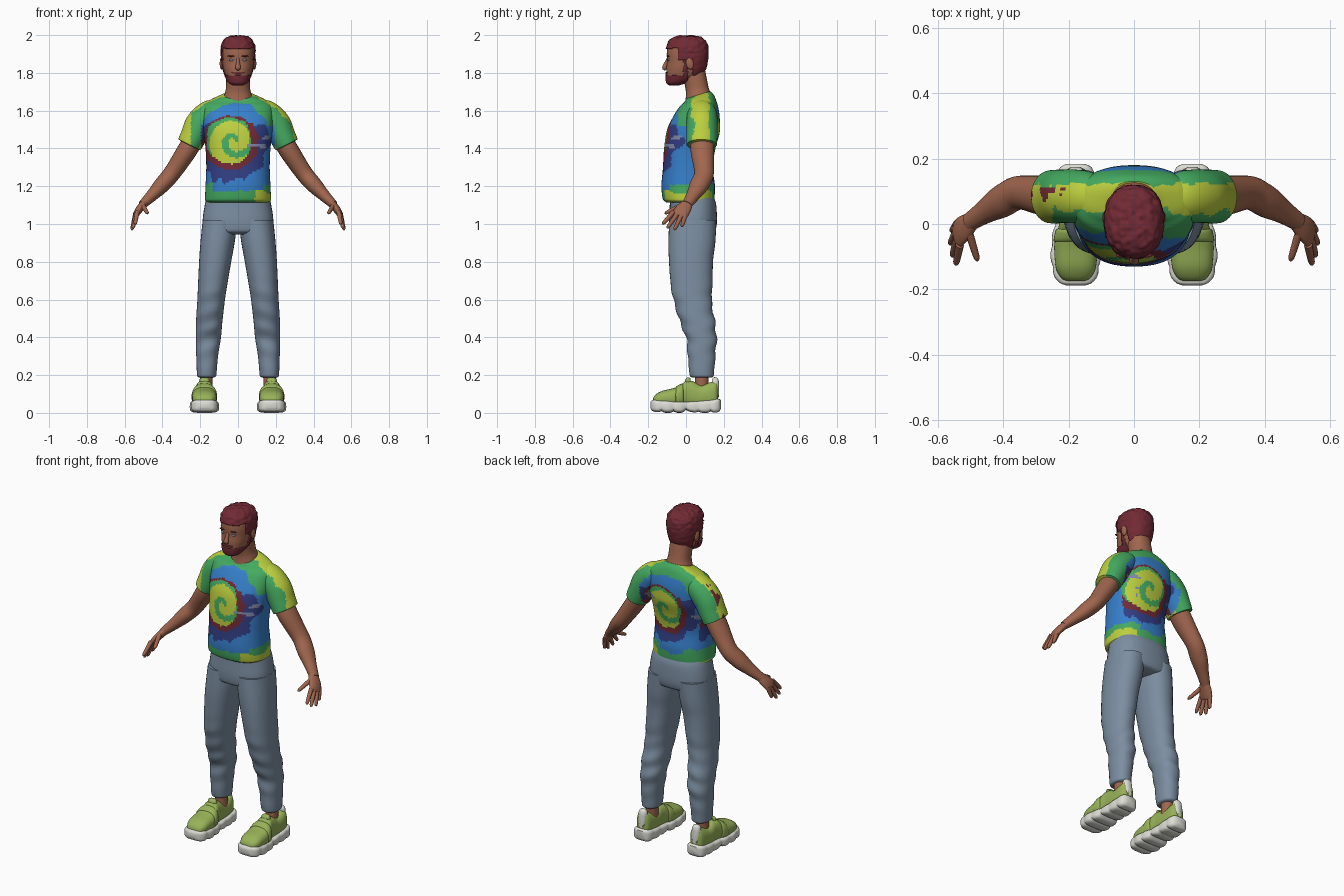
import bpy, bmesh, math
from mathutils import Vector, noise

if "Cube" in bpy.data.objects:
    bpy.data.objects.remove(bpy.data.objects["Cube"])


def colour(name, r, g, b):
    m = bpy.data.materials.new(name)
    lin = [((c / 255 + 0.055) / 1.055) ** 2.4 for c in (r, g, b)]
    m.diffuse_color = (*lin, 1)
    m.use_nodes = True
    m.node_tree.nodes["Principled BSDF"].inputs["Base Color"].default_value = m.diffuse_color
    return m


SKIN = colour("skin", 160, 102, 78)
RED = colour("dark_red", 114, 42, 53)
YELLOW = colour("lime_yellow", 188, 206, 62)
GREEN = colour("leaf_green", 68, 170, 96)
BLUE = colour("mid_blue", 54, 128, 204)
NAVY = colour("navy", 50, 62, 132)
LILAC = colour("grey_lilac", 130, 138, 172)
DENIM = colour("denim", 124, 142, 161)
SHOE = colour("shoe_green", 152, 178, 88)
WHITE = colour("off_white", 222, 222, 214)
DYES = [YELLOW, GREEN, RED, NAVY, BLUE, LILAC]


def smooth_path(st, steps):
    """Monotone spline through stations, so profiles never overshoot."""
    n, k = len(st), len(st[0])
    d = [[st[i + 1][j] - st[i][j] for j in range(k)] for i in range(n - 1)]

    def tan(i, j):
        a, b = d[max(i - 1, 0)][j], d[min(i, n - 2)][j]
        if a * b <= 0:
            return 0
        return math.copysign(min(abs(a + b) / 2, 2 * abs(a), 2 * abs(b)), a)
    out = []
    for i in range(n - 1):
        for q in range(steps):
            t = q / steps
            h = (2*t**3 - 3*t*t + 1, t**3 - 2*t*t + t, 3*t*t - 2*t**3, t**3 - t*t)
            out.append([h[0] * st[i][j] + h[1] * tan(i, j) + h[2] * st[i + 1][j]
                        + h[3] * tan(i + 1, j) for j in range(k)])
    return out + [list(st[-1])]


def unit_ring(seg, p):
    f = lambda c: math.copysign(abs(c) ** (2 / p), c)
    return [(f(math.cos(a)), f(math.sin(a)))
            for a in (2 * math.pi * i / seg for i in range(seg))]


def build(name, rings, mats, rule=None, keep=None):
    bm = bmesh.new()
    vs = [[bm.verts.new(p) for p in r] for r in rings]
    n = len(vs[0])
    for a, b in zip(vs, vs[1:]):
        for i in range(n):
            bm.faces.new((a[i], a[(i + 1) % n], b[(i + 1) % n], b[i]))
    bm.faces.new(vs[0])
    bm.faces.new(vs[-1])
    bmesh.ops.recalc_face_normals(bm, faces=bm.faces)
    if keep:
        bad = [f for f in bm.faces if not keep(*f.calc_center_median())]
        bmesh.ops.delete(bm, geom=bad, context='FACES')
    if rule:
        for f in bm.faces:
            f.material_index = rule(f.calc_center_median())
    me = bpy.data.meshes.new(name)
    bm.to_mesh(me)
    bm.free()
    for m in mats:
        me.materials.append(m)
    ob = bpy.data.objects.new(name, me)
    bpy.context.collection.objects.link(ob)
    return ob


def stack(name, st, mats, seg=32, steps=5, p=2.2, axis='z', side=1, warp=None, **kw):
    """Stations: position, u0, u1, v0, v1, with optional tilt."""
    rings = []
    for s, u0, u1, v0, v1, *tilt in smooth_path(st, steps):
        ring = []
        for cu, cv in unit_ring(seg, p):
            u = (u0 + u1) / 2 + cu * (u1 - u0) / 2
            v = (v0 + v1) / 2 + cv * (v1 - v0) / 2
            k = tilt[0] * cv if tilt else 0
            pt = Vector((u, v, s + k) if axis == 'z' else (u, s, v))
            pt = warp(pt) if warp else pt
            ring.append((pt.x * side, pt.y, pt.z))
        rings.append(ring)
    return build(name, rings, mats, **kw)


def tube(name, st, mats, seg=16, steps=5, side=1, hint=(0, 1, 0), **kw):
    """Stations: x, y, z, radius along the hint, radius across it."""
    path, rings = smooth_path(st, steps), []
    for i, (x, y, z, ru, rv) in enumerate(path):
        t = Vector(path[min(i + 1, len(path) - 1)][:3]) - Vector(path[max(i - 1, 0)][:3])
        t.normalize()
        u = Vector(hint) - t * t.dot(Vector(hint))
        u.normalize()
        v = t.cross(u)
        pts = [Vector((x, y, z)) + u * ru * a + v * rv * b for a, b in unit_ring(seg, 2)]
        rings.append([(q.x * side, q.y, q.z) for q in pts])
    return build(name, rings, mats, **kw)


def blob(name, loc, size, mat, tilt=0):
    bpy.ops.mesh.primitive_uv_sphere_add(segments=20, ring_count=12, location=loc, rotation=(tilt, 0, 0))
    ob = bpy.context.object
    ob.name, ob.scale = name, size
    ob.data.materials.append(mat)


# Tie-dye rule: spiral core, red and navy rings, blue field, green and lime shoulders
def dye(c):
    x, y, z = c
    n = noise.noise(c * 16) * 0.022 + noise.noise(c * 50) * 0.008
    dx, dz = (x if y < 0.085 else -x) + 0.02, z - 1.44
    r, a = math.hypot(dx, dz), math.atan2(dz, dx)
    edge = 0.122 - 0.026 * math.cos(a) + n * 0.6
    if z < 1.175 + n:
        return 0 if x > 0.09 or z < 1.135 and x < -0.13 and y > 0 else 1
    if z < 1.21 + n and abs(x) > 0.08 and y > -0.09:
        return 1
    if abs(x) > 0.195 or r > 0.2 + n and dz > 0.08:
        if x < -0.17 and abs(y - 0.09) < 0.02 and n > 0.003:
            return 2
        if x < -0.25 and y < 0.085:
            return 0
        return 0 if abs(y - 0.08 + n) < 0.04 else 1
    if noise.noise(Vector((x * 9, y * 9, z * 42))) > 0.33 and abs(dz) < 0.06 and abs(dx) > 0.07:
        return 5
    if r < edge:
        return 1 if (r / 0.1 - a / math.tau + 0.2) % 1 < 0.34 else 0
    if r < edge + (0.012 if a > 0.8 else 0.032):
        return 2
    if r < edge + 0.085 + n and dz < 0.085 + n:
        return 3
    return 4


# Shirt body and sleeves
stack("shirt_body", [(1.115, -.162, .162, -.105, .14, 0), (1.13, -.175, .175, -.122, .15, 0),
      (1.2, -.172, .172, -.13, .153, 0), (1.3, -.168, .168, -.122, .141, 0),
      (1.4, -.172, .172, -.116, .156, 0), (1.5, -.184, .184, -.1, .18, 0),
      (1.57, -.19, .19, -.067, .178, 0), (1.62, -.186, .186, -.035, .17, 0),
      (1.65, -.158, .158, -.008, .16, .004), (1.672, -.115, .115, .002, .148, .01),
      (1.685, -.075, .075, .008, .13, .018)], DYES, seg=112, steps=9, p=2.35, rule=dye)
for s, lab in ((1, "left"), (-1, "right")):
    tube("sleeve_" + lab, [(.1, .085, 1.605, .06, .055), (.15, .085, 1.583, .078, .072),
         (.2, .085, 1.53, .082, .078), (.235, .084, 1.465, .082, .07), (.257, .083, 1.42, .08, .064),
         (.258, .083, 1.418, .065, .052)], DYES, seg=56, steps=9, side=s, rule=dye)

    # Arm, palm and fingers
    tube("arm_" + lab, [(.2, .09, 1.51, .05, .05), (.26, .086, 1.405, .063, .053),
         (.345, .096, 1.275, .052, .046), (.4, .072, 1.21, .051, .043),
         (.455, .038, 1.152, .037, .032), (.505, .005, 1.103, .028, .023)], [SKIN], 24, side=s)
    tube("palm_" + lab, [(.49, .014, 1.117, .026, .021), (.522, -.014, 1.078, .041, .02),
         (.54, -.032, 1.05, .043, .015), (.546, -.037, 1.04, .033, .008)], [SKIN], 20, side=s)
    fingers = {"index": ((.533, -.064, 1.066), (.545, -.125, .998)),
               "middle": ((.54, -.046, 1.053), (.556, -.1, .977)),
               "ring": ((.544, -.024, 1.047), (.562, -.062, .968)),
               "little": ((.543, -.002, 1.054), (.557, -.022, .985)),
               "thumb": ((.505, -.025, 1.1), (.478, -.113, 1.055))}
    for fn, (a, b) in fingers.items():
        a, b = Vector(a), Vector(b)
        st = [(*a.lerp(b, t), r, r) for t, r in ((0, .013), (.5, .0115), (.88, .0095), (1, .003))]
        tube(fn + "_finger_" + lab, st, [SKIN], 10, 3, side=s, hint=(1, .2, 0))

    # Trouser leg with soft creases behind and below the knee
    def crease(p):
        w = math.exp(-((p.z - .45) / .17) ** 2)
        p.y += .005 * w * math.sin(p.z * 62 + p.x * 18)
        return p
    stack("trouser_leg_" + lab, [(.188, .124, .208, .03, .138), (.195, .116, .216, .021, .146),
          (.3, .106, .221, .01, .155), (.4, .09, .223, 0, .162), (.48, .083, .222, -.032, .153),
          (.6, .069, .215, -.066, .136), (.67, .058, .212, -.08, .14), (.8, .036, .206, -.09, .143),
          (.9, .018, .199, -.093, .155), (1.02, .002, .187, -.089, .161)],
          [DENIM], 36, 7, side=s, warp=crease)

    # Ankle and chunky shoe
    tube("ankle_" + lab, [(.17, .08, .1, .036, .036), (.168, .083, .16, .036, .034),
         (.167, .085, .23, .038, .036)], [SKIN], 18, 3, side=s)
    X = .178

    def lugs(p):
        k = abs(math.sin(p.y * 48))
        p.x = X + (p.x - X) * (.95 + .06 * k)
        if p.z < .03:
            p.z += .009 * (1 - k) ** 2
        return p
    sole = [(-.188, .03, .022, .058), (-.178, .052, .01, .068), (-.15, .069, .003, .07),
            (-.09, .077, 0, .066), (-.03, .071, 0, .062), (.005, .064, .008, .06), (.06, .061, 0, .064),
            (.13, .06, 0, .07), (.17, .05, .004, .075), (.184, .03, .018, .068)]
    stack("shoe_sole_" + lab, [(y, X - w, X + w, a, b) for y, w, a, b in sole],
          [WHITE], 40, 8, 4, 'y', s, lugs)
    upper = [(-.174, .03, .04, .078), (-.165, .045, .04, .093), (-.13, .062, .035, .115),
             (-.07, .066, .03, .13), (-.03, .058, .03, .146), (.005, .05, .03, .172),
             (.035, .047, .03, .168), (.08, .047, .03, .148), (.13, .045, .03, .162),
             (.158, .038, .03, .17), (.17, .022, .04, .15)]
    stack("shoe_upper_" + lab, [(y, X - w, X + w, a, b) for y, w, a, b in upper],
          [SHOE], 36, 6, 2.5, 'y', s)
    strap = [(-.055, .064, .132), (-.05, .068, .141), (-.02, .062, .156), (-.014, .056, .15)]
    stack("shoe_strap_" + lab, [(y, X - w, X + w, .03, b) for y, w, b in strap],
          [SHOE], 36, 3, 2.5, 'y', s)
    tongue = [(-.005, .022, .13, .175), (.01, .028, .13, .188), (.024, .022, .13, .184)]
    stack("shoe_tongue_" + lab, [(y, X - w, X + w, a, b) for y, w, a, b in tongue],
          [SHOE], 20, 3, 3, 'y', s)
    heel = [(.138, .02, .12, .178), (.15, .027, .1, .189), (.166, .024, .09, .185), (.175, .014, .08, .165)]
    stack("heel_tab_" + lab, [(y, X - w, X + w, a, b) for y, w, a, b in heel],
          [WHITE], 20, 3, 3, 'y', s)

    # Ear, eye and brow
    blob("ear_" + lab, (s * .087, .02, 1.85), (.01, .02, .032), SKIN, .2)
    blob("eye_" + lab, (s * .034, -.093, 1.868), (.014, .006, .006), LILAC)
    blob("brow_" + lab, (s * .035, -.095, 1.889), (.021, .008, .004), RED)

# Trouser hips
stack("trouser_hips", [(.945, -.14, .14, -.05, .11), (.965, -.185, .185, -.085, .155),
      (1.02, -.187, .187, -.09, .164), (1.1, -.176, .176, -.086, .16), (1.16, -.162, .162, -.085, .14)],
      [DENIM], 40, 5, 2.4)

# Neck and head
stack("neck", [(1.64, -.085, .085, -.005, .135), (1.69, -.071, .071, .0, .13),
      (1.73, -.063, .063, -.005, .118), (1.82, -.062, .062, -.03, .1)], [SKIN], 28)
HEAD = [(1.737, .024, -.085, -.04), (1.75, .046, -.1, 0), (1.78, .064, -.104, .066),
        (1.82, .077, -.104, .098), (1.86, .083, -.1, .11), (1.9, .086, -.102, .114),
        (1.94, .083, -.096, .109), (1.968, .068, -.078, .09), (1.982, .044, -.048, .06),
        (1.987, .012, -.01, .022)]


def head_stations(e, zs=1):
    return [(1.87 + (z - 1.87) * zs, -w - e, w + e, f - e, b + e) for z, w, f, b in HEAD]


stack("head", head_stations(0), [SKIN], 40, 5, 2.25)
tube("nose", [(0, -.094, 1.88, .006, .008), (0, -.106, 1.85, .01, .01), (0, -.113, 1.828, .013, .015),
     (0, -.106, 1.817, .007, .009)], [SKIN], 14, 4)
blob("lips", (0, -.103, 1.791), (.02, .006, .005), SKIN)


# Cropped hair and short beard
def tousle(p):
    d = noise.noise(p * 55) * .006 * (1 if p.z > 1.9 else .35)
    p += (p - Vector((0, .01, 1.87))).normalized() * d
    p.z = min(p.z, 2)
    return p


def hair_area(x, y, z):
    return z > (1.926 + x * x if y < -.04 else 1.87 if y < .038 else 1.785)


def beard_area(x, y, z):
    moustache = 1.797 < z < 1.807 and abs(x) < .034 and y < -.07
    side = -.012 < y < .008 and z < 1.88
    return z < 1.785 - max(0, y + .05) * .2 and y < .0 or moustache or side


hair = stack("hair", head_stations(.006, 1.09), [RED], 80, 9, 2.25, warp=tousle, keep=hair_area)
beard = stack("beard", head_stations(.005, 1.02), [RED], 80, 9, 2.25, keep=beard_area)
for ob in (hair, beard):
    sol = ob.modifiers.new("thickness", 'SOLIDIFY')
    sol.thickness, sol.offset = .01, -1

# Smooth shading with sharp rims
bpy.ops.object.select_all(action='SELECT')
bpy.context.view_layer.objects.active = hair
bpy.ops.object.shade_smooth_by_angle(angle=math.radians(45))
